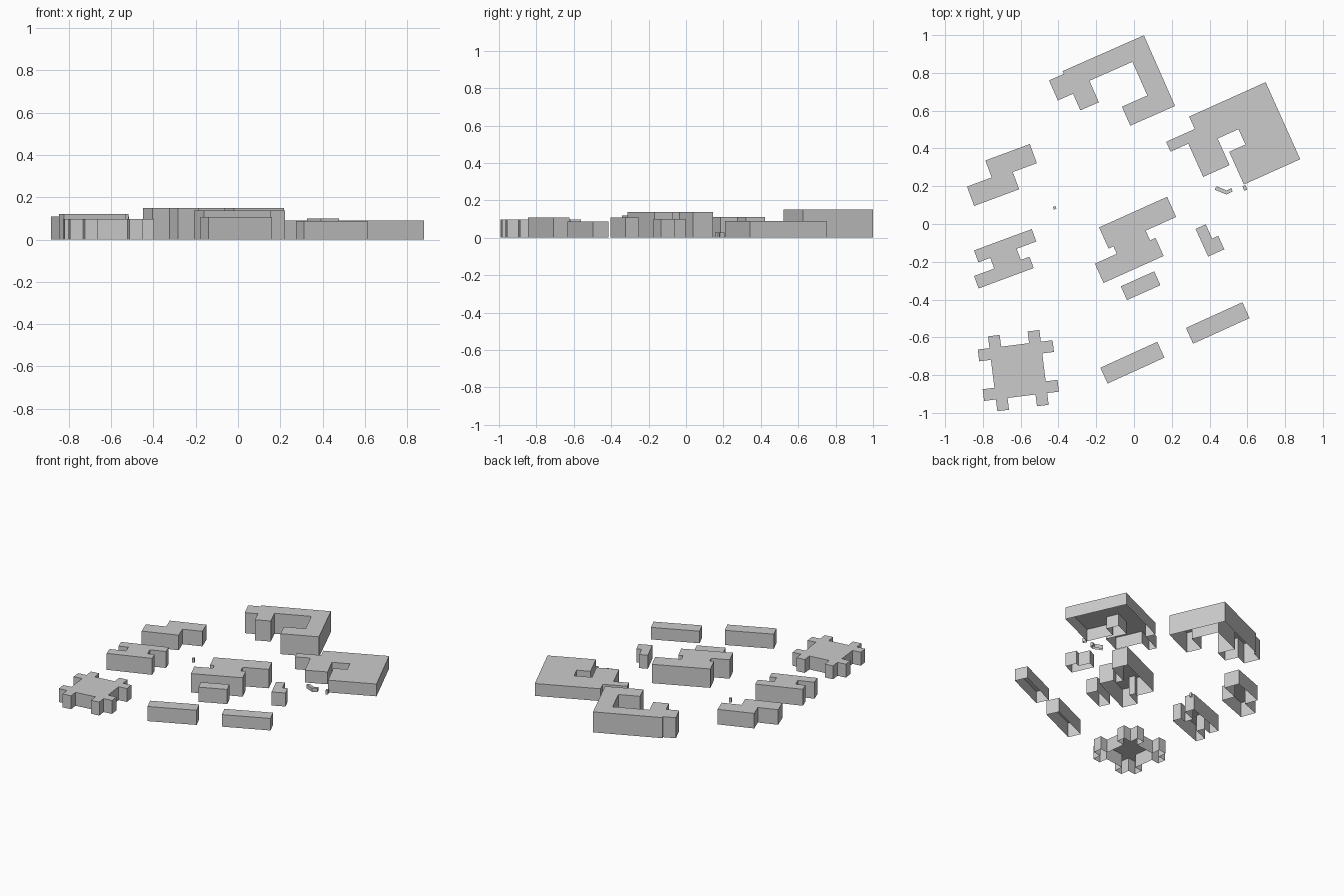
import bpy
import bmesh
from math import cos, sin, radians
from mathutils import Vector

default_cube = bpy.data.objects.get("Cube")
if default_cube:
    bpy.data.objects.remove(default_cube, do_unlink=True)

# One plain grey for every block
grey = bpy.data.materials.new("plain_grey")
grey.use_nodes = True
colour = (0.6, 0.6, 0.6, 1)
grey.diffuse_color = colour
grey.node_tree.nodes["Principled BSDF"].inputs["Base Color"].default_value = colour


def raise_block(name, outline, height):
    """Walls and a flat roof over a clockwise outline, open underneath."""
    outline = list(reversed(outline))
    bm = bmesh.new()
    base = [bm.verts.new((p.x, p.y, 0)) for p in outline]
    top = [bm.verts.new((p.x, p.y, height)) for p in outline]
    bm.faces.new(top)
    count = len(outline)
    for i in range(count):
        j = (i + 1) % count
        bm.faces.new((base[i], base[j], top[j], top[i]))
    mesh = bpy.data.meshes.new(name)
    bm.to_mesh(mesh)
    bm.free()
    mesh.materials.append(grey)
    block = bpy.data.objects.new(name, mesh)
    bpy.context.collection.objects.link(block)
    return block


def walk(corner, angle, moves):
    """Right-angled outline: moves alternate along and across the heading."""
    turn = radians(angle)
    axes = (Vector((cos(turn), sin(turn))), Vector((-sin(turn), cos(turn))))
    points = [Vector(corner)]
    for index, distance in enumerate(moves):
        points.append(points[-1] + axes[index % 2] * distance)
    return points


def building(name, corner, angle, height, moves):
    return raise_block(name, walk(corner, angle, moves), height)


def plain_hall(name, corner, angle, height, length, depth):
    return building(name, corner, angle, height, (length, -depth, -length))


# Tall block wrapped around a courtyard
building("courtyard_building", (-0.45, 0.76), 23.8, 0.15,
         (.086, .016, .47, -.409, -.259, .11, .147, .195,
          -.249, -.124, -.107, .096, -.088))

# Broad low block with a notched front
building("broad_building", (0.17, 0.435), 24.2, 0.09,
         (.166, .072, .444, -.447, -.327, .19, .094, .089,
          -.121, -.154, -.153, .193, -.103))

# Two stepped blocks on the right-hand side
building("staggered_building", (-0.884, 0.198), 20.3, 0.11,
         (.139, .096, .251, -.108, -.136, -.097, -.254))
building("double_bar_building", (-0.847, -0.14), 20.3, 0.12,
         (.326, -.07, -.111, -.063, .049, -.064, -.311, .07, .114, .06, -.067))

# Central block and its small neighbours
building("central_building", (-0.185, -0.018), 24.2, 0.138,
         (.395, -.117, -.177, -.056, .032, -.105, -.349, .112, .127, .043, -.028))
plain_hall("central_annex", (-0.07, -0.33), 24.1, 0.107, 0.194, 0.08)
building("small_stepped_house", (0.326, -0.026), 24.4, 0.099,
         (.059, -.083, .035, -.078, -.094))

# Two long halls at the front
plain_hall("front_hall", (-0.178, -0.761), 24.5, 0.107, 0.331, 0.092)
plain_hall("side_hall", (0.275, -0.55), 24.4, 0.088, 0.328, 0.092)

# Square block with paired bays on each corner: half the outline, then its opposite
bay, gap = 0.0625, 0.149
half = [bay, -bay, gap, bay, bay, -bay, bay,
        -bay, -bay, -gap, bay, -bay, -bay, -bay]
building("corner_bay_building", (-0.773, -0.595), 7.1, 0.098,
         (half + [-move for move in half])[:-1])

# Low bent wall and tiny posts
bent_outline = [(.437, .2), (.49, .178), (.516, .19),
                (.522, .172), (.49, .156), (.427, .182)]
raise_block("bent_wall", [Vector(p) for p in bent_outline], 0.028)
plain_hall("wall_post", (0.574, 0.2), 22, 0.028, 0.017, 0.026)
plain_hall("lone_post", (-0.43, 0.09), 22, 0.03, 0.015, 0.015)
